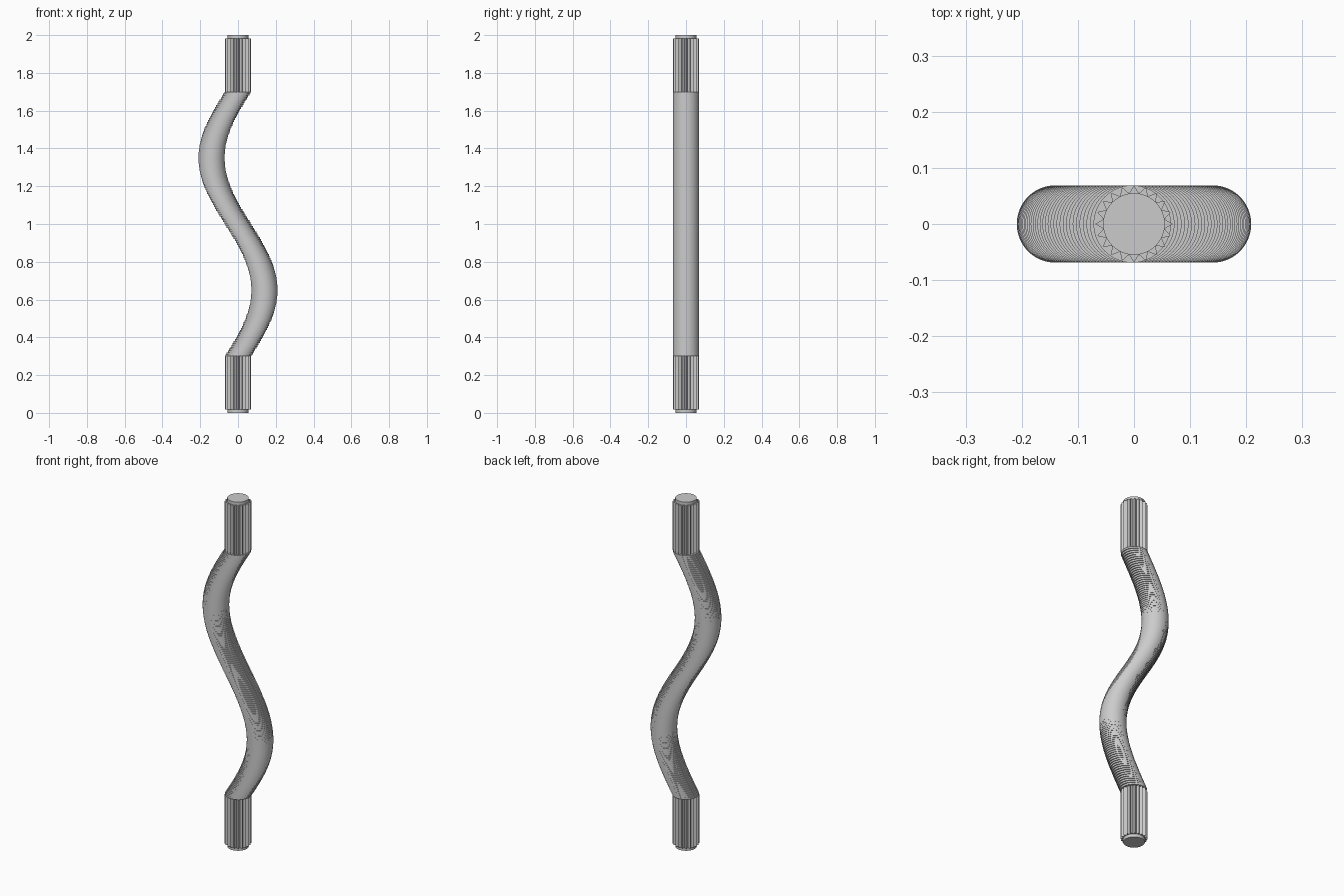
import bpy, bmesh
from math import sin, cos, pi, radians
from mathutils import Matrix

cube = bpy.data.objects.get("Cube")
if cube:
    bpy.data.objects.remove(cube, do_unlink=True)

grey = bpy.data.materials.new("light grey")
grey.use_nodes = True
colour = (0.6, 0.6, 0.6, 1)
grey.diffuse_color = colour
grey.node_tree.nodes["Principled BSDF"].inputs["Base Color"].default_value = colour

OUTER, INNER = 0.069, 0.055
GRIP, LIP = 0.3, 0.018
TEETH, STEPS = 20, 140


def finish(name, bm):
    bmesh.ops.recalc_face_normals(bm, faces=bm.faces)
    mesh = bpy.data.meshes.new(name)
    bm.to_mesh(mesh)
    bm.free()
    mesh.materials.append(grey)
    obj = bpy.data.objects.new(name, mesh)
    bpy.context.collection.objects.link(obj)
    bpy.ops.object.select_all(action='DESELECT')
    obj.select_set(True)
    bpy.context.view_layer.objects.active = obj
    bpy.ops.object.shade_smooth_by_angle(angle=radians(30))


def disc(bm, radius, x, z0, z1, sides=64):
    bmesh.ops.create_cone(bm, cap_ends=True, segments=sides, radius1=radius,
                          radius2=radius, depth=z1 - z0,
                          matrix=Matrix.Translation((x, 0, (z0 + z1) / 2)))


def toothed_grip(name, z0, z1):
    # Star-shaped outline pulled straight up into a ribbed sleeve
    bm = bmesh.new()
    outline = []
    for i in range(TEETH * 2):
        a = pi * i / TEETH
        r = INNER if i % 2 else OUTER
        outline.append(bm.verts.new((r * cos(a), r * sin(a), z0)))
    base = bm.faces.new(outline)
    top = bmesh.ops.extrude_face_region(bm, geom=[base], use_keep_orig=True)
    verts = [g for g in top["geom"] if isinstance(g, bmesh.types.BMVert)]
    bmesh.ops.translate(bm, verts=verts, vec=(0, 0, z1 - z0))
    finish(name, bm)


# Wavy shaft: thin level discs shifted sideways along one sine wave
bm = bmesh.new()
step = (2 - 2 * GRIP) / STEPS
for i in range(STEPS):
    z = GRIP + i * step
    disc(bm, OUTER, 0.14 * sin(2 * pi * (i + 0.5) / STEPS), z, z + step)
finish("wavy_shaft", bm)

# Ribbed grips with a round plug showing at each end
toothed_grip("lower_grip", LIP, GRIP)
toothed_grip("upper_grip", 2 - GRIP, 2 - LIP)
for name, z0, z1 in (("lower_plug", 0, GRIP), ("upper_plug", 2 - GRIP, 2)):
    bm = bmesh.new()
    disc(bm, INNER, 0, z0, z1)
    finish(name, bm)
